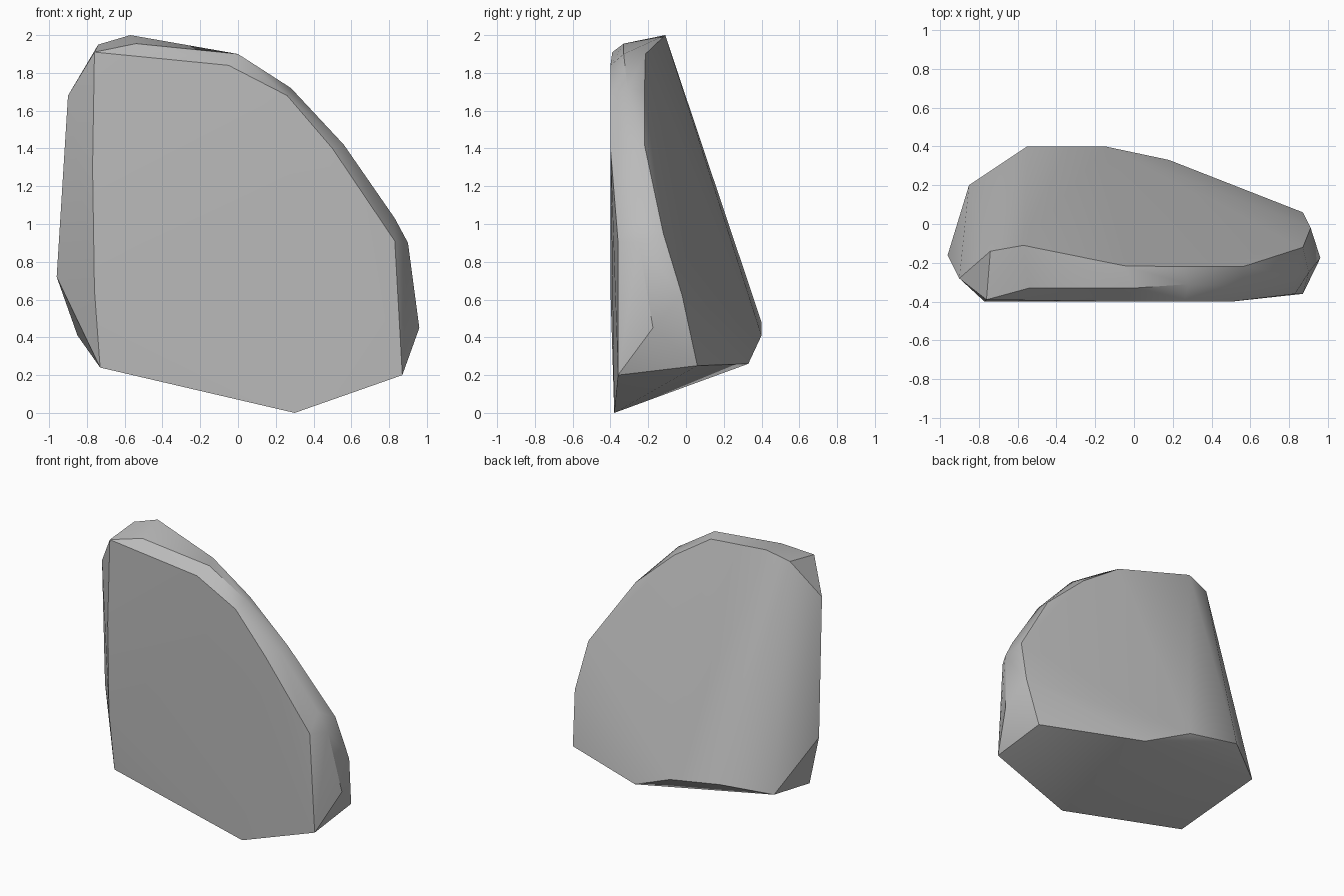
import bpy
import bmesh
import math


def remove_default_cube():
    cube = bpy.data.objects.get("Cube")
    if cube:
        bpy.data.objects.remove(cube, do_unlink=True)


def make_material(name, level):
    material = bpy.data.materials.new(name)
    material.use_nodes = True
    colour = (level, level, level, 1)
    material.diffuse_color = colour
    shader = material.node_tree.nodes["Principled BSDF"]
    shader.inputs["Base Color"].default_value = colour
    return material


def make_hull(name, outlines, material):
    """Wrap a faceted skin around a set of outlines."""
    mesh = bpy.data.meshes.new(name)
    bm = bmesh.new()
    for outline in outlines:
        for point in outline:
            bm.verts.new(point)
    result = bmesh.ops.convex_hull(bm, input=bm.verts[:], use_existing_faces=False)
    loose = [v for v in bm.verts if not v.link_faces]
    bmesh.ops.delete(bm, geom=loose, context='VERTS')
    bmesh.ops.recalc_face_normals(bm, faces=bm.faces[:])
    bm.to_mesh(mesh)
    bm.free()
    mesh.materials.append(material)
    obj = bpy.data.objects.new(name, mesh)
    bpy.context.collection.objects.link(obj)
    return obj


remove_default_cube()
stone = make_material("stone grey", 0.5)

# Broad, nearly flat front face
front_rim = [
    (-.76, -.39, 1.91), (-.05, -.4, 1.84), (.26, -.4, 1.68), (.5, -.4, 1.4),
    (.83, -.36, .91), (.87, -.36, .2), (.3, -.38, 0), (-.73, -.38, .24),
    (-.77, -.4, 1.3), (-.76, -.4, .65),
]

# Bevelled shoulder running over the top and down one side
shoulder = [
    (-.54, -.33, 1.955), (0, -.33, 1.9), (.28, -.31, 1.72),
    (.56, -.32, 1.42), (.83, -.26, 1.03), (.9, -.25, .9), (.96, -.175, .45),
]

# Upper and side edge of the sloping back
back_rim = [
    (-.74, -.14, 1.95), (-.57, -.11, 2), (-.05, -.215, 1.9),
    (.25, -.22, 1.7), (.56, -.22, 1.42), (.87, -.12, .95), (.91, -.02, .62),
]

# Heavy lower back edge and the opposite side
lower_edge = [
    (.87, .06, .25), (.18, .33, .26), (-.15, .4, .41), (-.55, .4, .48),
    (-.85, .2, .41), (-.96, -.16, .72), (-.9, -.28, 1.68),
]

rock = make_hull("rock", [front_rim, shoulder, back_rim, lower_edge], stone)

# Soft broad faces with crisp edges
bpy.ops.object.select_all(action='DESELECT')
rock.select_set(True)
bpy.context.view_layer.objects.active = rock
bpy.ops.object.shade_smooth_by_angle(angle=math.radians(30))
